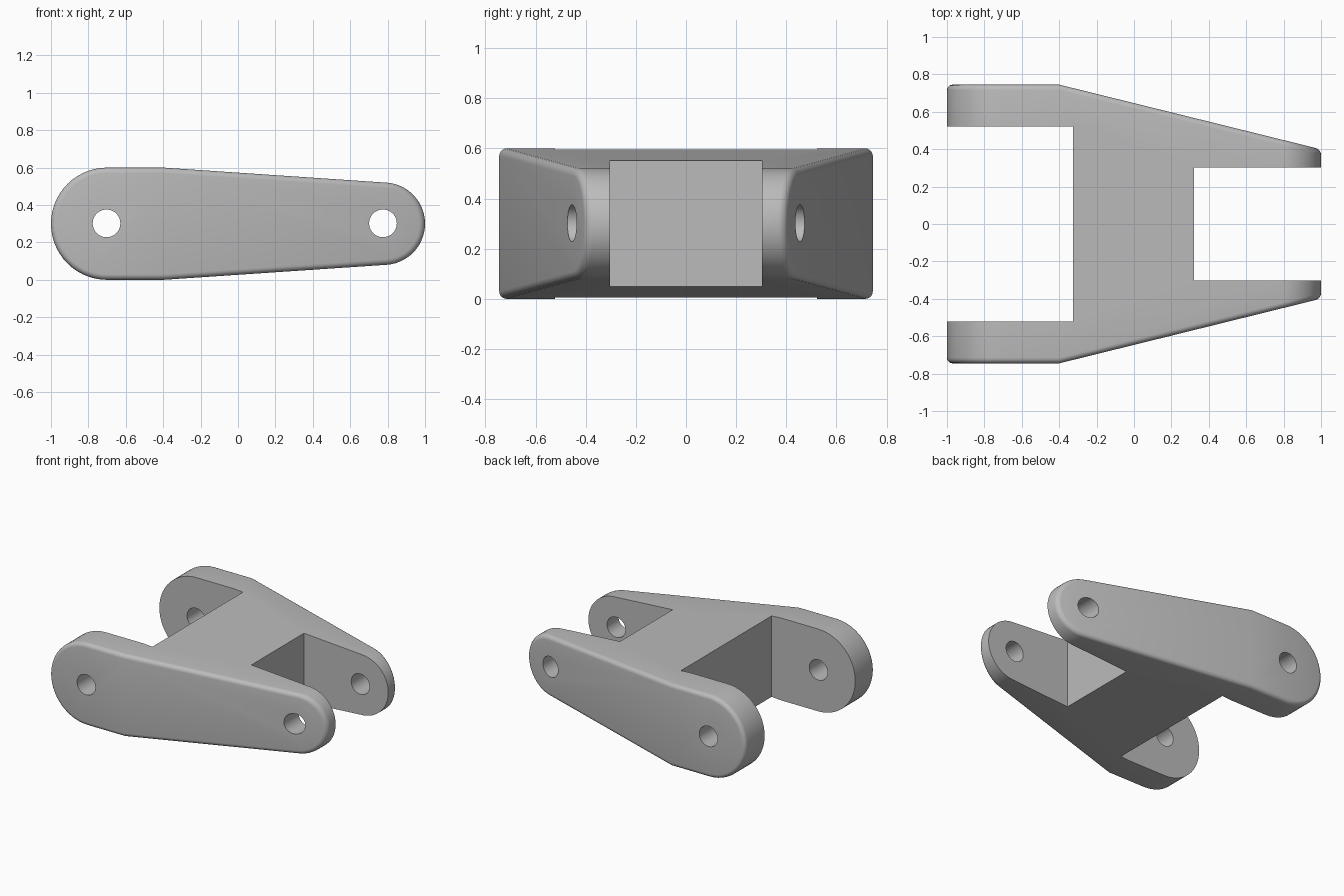
import bpy, bmesh, math
from mathutils import Vector

if "Cube" in bpy.data.objects:
    bpy.data.objects.remove(bpy.data.objects["Cube"])

# Material
grey = bpy.data.materials.new("plain_grey")
grey.use_nodes = True
colour = (0.5, 0.5, 0.5, 1)
grey.diffuse_color = colour
grey.node_tree.nodes["Principled BSDF"].inputs["Base Color"].default_value = colour

MID, KINK, FILLET, SEGS, STEPS = 0.3, -0.4, 0.03, 28, 5


def half_width(x):
    return 0.745 - 0.247 * max(0, x - KINK)


# Side profile as (point, outward normal) pairs
def arc(cx, radius, start, end):
    pairs = []
    for i in range(SEGS + 1):
        a = math.radians(start + (end - start) * i / SEGS)
        n = Vector((math.cos(a), math.sin(a)))
        pairs.append((Vector((cx, MID)) + n * radius, n))
    return pairs


profile = arc(0.78, 0.22, -86, 86)
profile.append((Vector((KINK, 0.6)), Vector((0, 1))))
profile += arc(-0.7, 0.3, 90, 270)
profile.append((Vector((KINK, 0)), Vector((0, -1))))
top_kink = 1 + SEGS
bottom_kink = len(profile) - 1

# Body: rings stacked across y, rounded toward both outer faces
bm = bmesh.new()
rings = []
for side in (-1, 1):
    angles = [math.pi / 2 * i / STEPS for i in range(STEPS + 1)]
    for t in (reversed(angles) if side < 0 else angles):
        ring = []
        for p, n in profile:
            q = p - n * FILLET * (1 - math.cos(t))
            y = side * (half_width(q.x) - FILLET * (1 - math.sin(t)))
            ring.append(bm.verts.new((q.x, y, q.y)))
        rings.append(ring)
count = len(profile)
for a, b in zip(rings, rings[1:]):
    for i in range(count):
        j = (i + 1) % count
        bm.faces.new((a[i], a[j], b[j], b[i]))
for ring in (rings[0], rings[-1]):
    bm.faces.new(ring[top_kink:bottom_kink + 1])
    bm.faces.new([ring[bottom_kink]] + ring[:top_kink + 1])
bmesh.ops.recalc_face_normals(bm, faces=bm.faces)
mesh = bpy.data.meshes.new("link_body")
bm.to_mesh(mesh)
bm.free()
body = bpy.data.objects.new("link_body", mesh)
bpy.context.collection.objects.link(body)
mesh.materials.append(grey)


def cut(cutter, name):
    cutter.name = name
    cutter.data.materials.append(grey)
    cutter.hide_render = True
    mod = body.modifiers.new(name, "BOOLEAN")
    mod.operation, mod.solver, mod.object = "DIFFERENCE", "EXACT", cutter
    bpy.ops.object.select_all(action="DESELECT")
    bpy.context.view_layer.objects.active = body
    body.select_set(True)
    bpy.ops.object.modifier_apply(modifier=name)
    bpy.data.objects.remove(cutter)


# Fork slots at both ends
for name, x0, x1, half in (("wide_slot", -1.3, -0.325, 0.522),
                           ("narrow_slot", 0.32, 1.3, 0.303)):
    bpy.ops.mesh.primitive_cube_add(size=1, location=((x0 + x1) / 2, 0, MID))
    slot = bpy.context.object
    slot.scale = (x1 - x0, half * 2, 2)
    cut(slot, name)

# Pin holes through both arms
for name, x in (("wide_pin_hole", -0.703), ("narrow_pin_hole", 0.775)):
    bpy.ops.mesh.primitive_cylinder_add(vertices=40, radius=0.074, depth=3,
                                        location=(x, 0, 0.302),
                                        rotation=(math.pi / 2, 0, 0))
    cut(bpy.context.object, name)

bpy.ops.object.select_all(action="DESELECT")
body.select_set(True)
bpy.context.view_layer.objects.active = body
bpy.ops.object.shade_smooth_by_angle(angle=math.radians(30))
